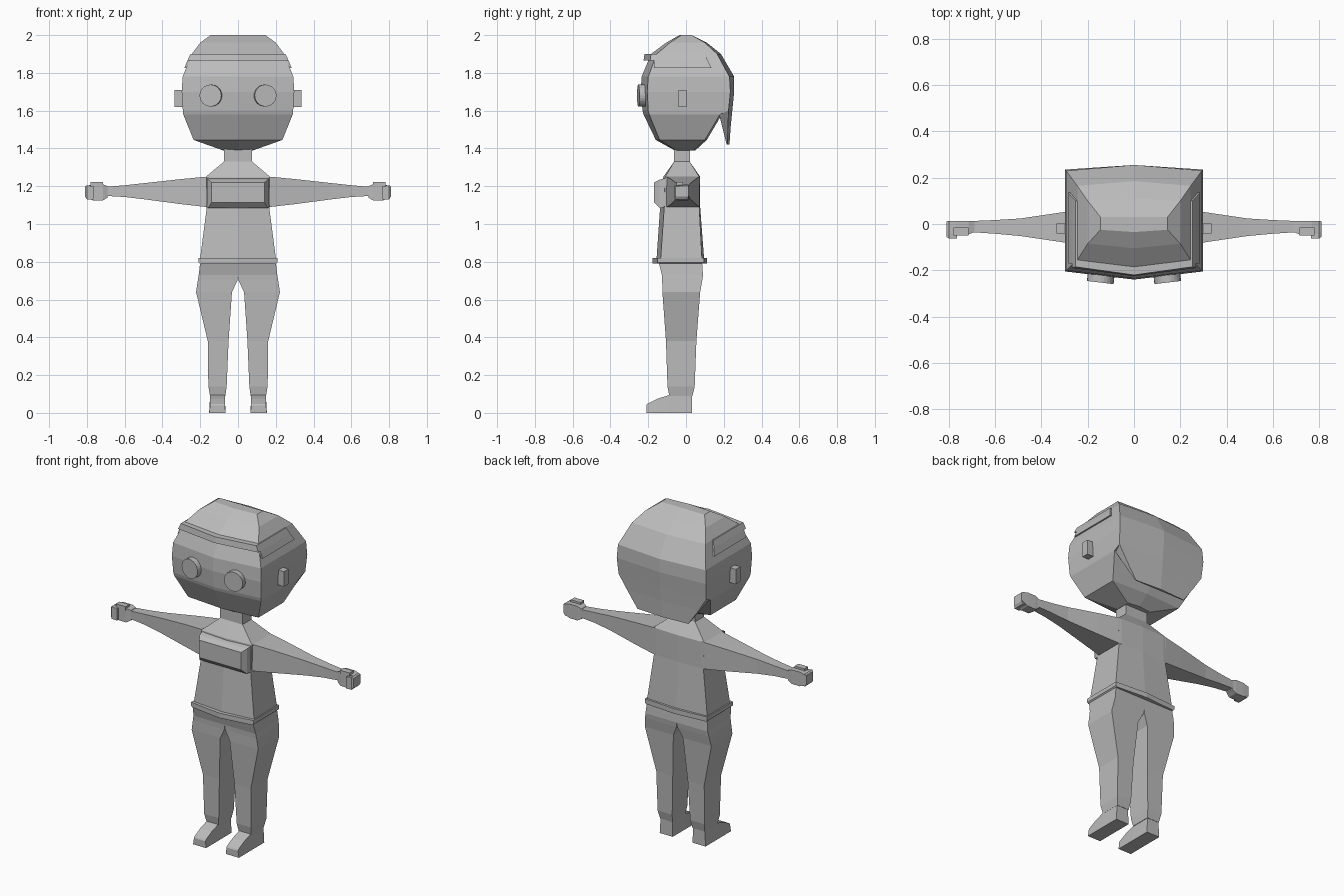
import bpy, bmesh
from mathutils import Matrix, Vector

cube = bpy.data.objects.get("Cube")
if cube:
    bpy.data.objects.remove(cube, do_unlink=True)

GREY = (0.5, 0.5, 0.5, 1)
mat = bpy.data.materials.new("plain grey")
mat.use_nodes = True
mat.diffuse_color = GREY
mat.node_tree.nodes["Principled BSDF"].inputs["Base Color"].default_value = GREY


def finish(name, bm, mirror=False):
    bmesh.ops.recalc_face_normals(bm, faces=bm.faces)
    mesh = bpy.data.meshes.new(name)
    bm.to_mesh(mesh)
    bm.free()
    mesh.materials.append(mat)
    obj = bpy.data.objects.new(name, mesh)
    bpy.context.collection.objects.link(obj)
    if mirror:
        obj.modifiers.new("mirror", "MIRROR")
    return obj


def loft(name, rings, mirror=False):
    """Skin closed rings of points and cap both ends."""
    bm = bmesh.new()
    loops = [[bm.verts.new(p) for p in ring] for ring in rings]
    for a, b in zip(loops, loops[1:]):
        for i in range(len(a)):
            j = (i + 1) % len(a)
            bm.faces.new((a[i], a[j], b[j], b[i]))
    bm.faces.new(loops[0])
    bm.faces.new(loops[-1])
    return finish(name, bm, mirror)


def body_ring(z, w, front, back, bow_f=0.0, bow_b=0.0):
    """Six-sided level ring, bowed out at the middle of front and back."""
    return [(-w, front, z), (0, front - bow_f, z), (w, front, z),
            (w, back, z), (0, back + bow_b, z), (-w, back, z)]


def level(z, x0, x1, y0, y1):
    return [(x0, y0, z), (x1, y0, z), (x1, y1, z), (x0, y1, z)]


def across(x, y0, y1, z0, z1):
    return [(x, y0, z0), (x, y1, z0), (x, y1, z1), (x, y0, z1)]


def facing(y, w, z0, z1):
    return [(-w, y, z0), (w, y, z0), (w, y, z1), (-w, y, z1)]


def box(name, x0, x1, y0, y1, z0, z1, mirror=True):
    return loft(name, [level(z0, x0, x1, y0, y1), level(z1, x0, x1, y0, y1)], mirror)


# Head with the hair volume at the back
loft("head", [body_ring(*r) for r in (
    (1.39, .08, -.05, .04, .01, .01),
    (1.445, .235, -.14, .10, .02, .01),
    (1.58, .29, -.195, .18, .03, .01),
    (1.60, .292, -.20, .225, .03, .02),
    (1.70, .298, -.205, .235, .035, .02),
    (1.78, .293, -.20, .23, .035, .025),
    (1.90, .245, -.155, .165, .03, .02),
    (1.96, .20, -.085, .10, .02, .01),
    (2.0, .145, -.025, .03, .01, 0))])

# Tapered lock of hair hanging behind the neck
loft("hair_lock", [body_ring(*r) for r in (
    (1.60, .292, .17, .225, 0, .02),
    (1.52, .24, .19, .222, 0, .015),
    (1.42, .17, .215, .22, 0, .01))])

# Band around the brow, with deeper side plates
loft("brow_band", [body_ring(*r) for r in (
    (1.865, .268, -.19, .115, .035, 0),
    (1.90, .252, -.185, .10, .035, 0))])
loft("band_side", [level(1.825, .23, .284, -.17, .135),
                   level(1.865, .23, .268, -.17, .115)], True)

# Round eyes following the bowed face
bm = bmesh.new()
slope = Vector((.035 / .3, -1, 0)).to_track_quat("Z", "Y").to_matrix().to_4x4()
bmesh.ops.create_cone(bm, cap_ends=True, segments=24, radius1=.058, radius2=.058,
                      depth=.05, matrix=Matrix.Translation((.143, -.228, 1.68)) @ slope)
finish("eye", bm, True)

# Ears and neck
box("ear", .28, .335, -.04, .003, 1.62, 1.71)
box("neck", -.075, .075, -.063, .02, 1.31, 1.41, False)

# Torso, raised chest and belt
loft("torso", [body_ring(*r) for r in (
    (.80, .203, -.135, .085, .022, .012),
    (1.09, .165, -.115, .07, .022, .005),
    (1.25, .17, -.11, .07, .01, .005),
    (1.33, .075, -.063, .02, 0, 0))])
loft("chest", [facing(-.08, .17, 1.09, 1.25), facing(-.14, .158, 1.085, 1.235),
               facing(-.17, .14, 1.115, 1.22)])
loft("belt", [body_ring(z, w, -.15, .095, .028, .015)
              for z, w in ((.79, .2), (.797, .208), (.82, .208))])

# Arms held straight out
loft("arm", [across(*r) for r in (
    (.15, -.105, .072, 1.088, 1.252),
    (.30, -.08, .052, 1.105, 1.238),
    (.49, -.052, .024, 1.13, 1.217),
    (.60, -.042, .017, 1.143, 1.205),
    (.72, -.034, .012, 1.15, 1.195))], True)

# Hands: palm, bent fingers and thumb
loft("hand", [across(*r) for r in (
    (.69, -.035, .012, 1.14, 1.2),
    (.715, -.045, .014, 1.125, 1.21),
    (.77, -.045, .014, 1.125, 1.21),
    (.808, -.035, .012, 1.145, 1.2))], True)
loft("fingers", [across(*r) for r in (
    (.765, -.062, .01, 1.13, 1.2),
    (.80, -.062, .01, 1.13, 1.205),
    (.81, -.055, .01, 1.145, 1.198))], True)
box("thumb", .715, .78, -.05, -.015, 1.2, 1.222)

# Trousers
loft("leg", [level(*r) for r in (
    (.80, 0, .2, -.145, .085),
    (.73, 0, .208, -.128, .09),
    (.70, .003, .213, -.126, .086),
    (.64, .032, .222, -.125, .075),
    (.38, .05, .16, -.106, .055),
    (.14, .06, .157, -.098, .046),
    (.09, .067, .148, -.088, .034))], True)

# Shoes with sloping toes
loft("shoe", [[(.066, y, 0), (.153, y, 0), (.147, y, top), (.07, y, top)]
              for y, top in ((.032, .10), (-.088, .095), (-.15, .075),
                             (-.205, .048), (-.21, .04))], True)
